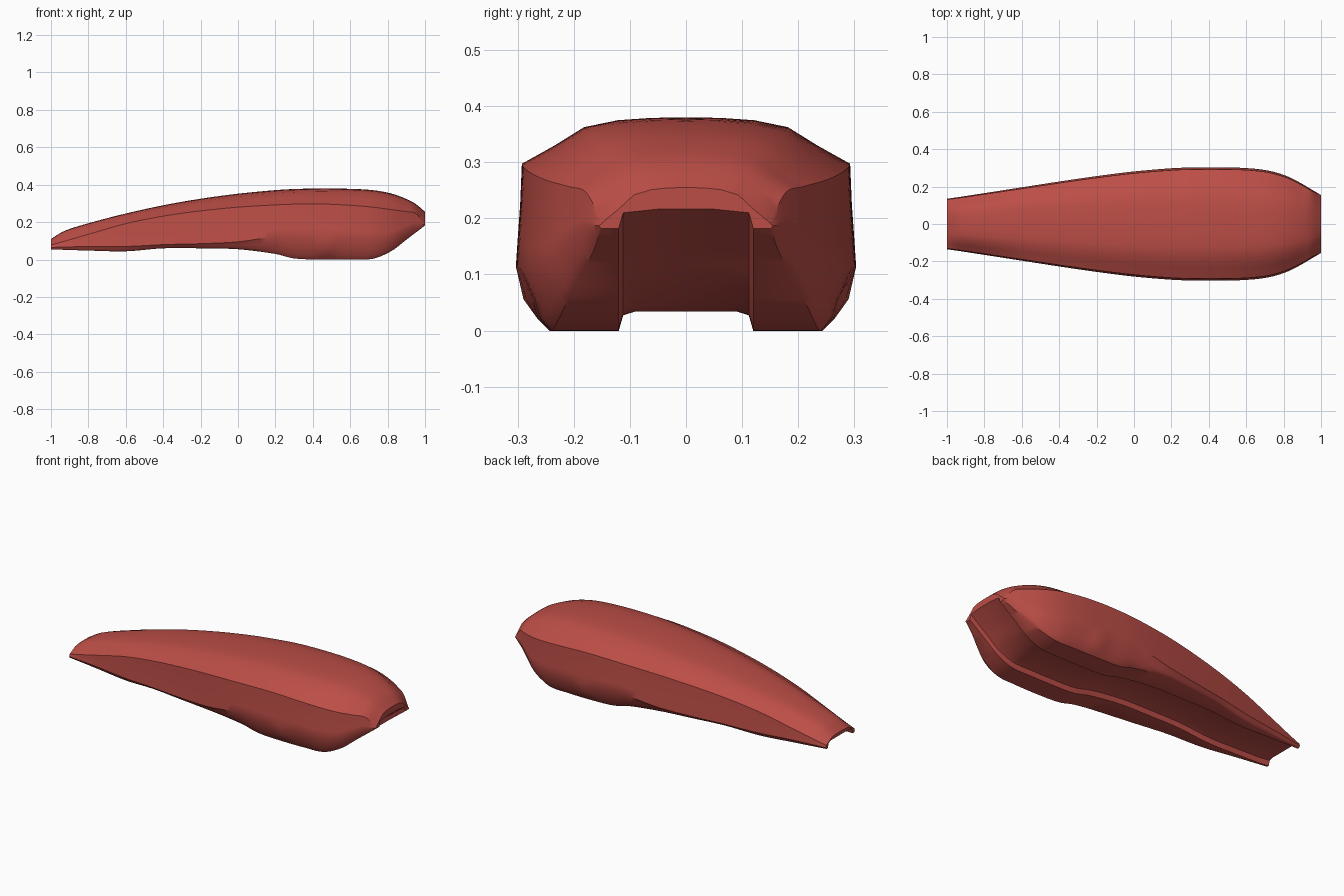
import bpy, bmesh
from math import exp

cube = bpy.data.objects.get("Cube")
if cube:
    bpy.data.objects.remove(cube, do_unlink=True)

# One flat colour
red = bpy.data.materials.new("muted_red")
red.use_nodes = True
colour = (0.5, 0.075, 0.062, 1)
red.diffuse_color = colour
red.node_tree.nodes["Principled BSDF"].inputs["Base Color"].default_value = colour

# Stations along the length:
# x, half width, top, crease height, widest height, bottom, tuck under
stations = [
    (-1.0, .135, .11, .078, .065, .055, .008),
    (-.93, .145, .152, .097, .067, .052, .012),
    (-.8, .165, .194, .135, .07, .048, .018),
    (-.6, .196, .246, .192, .07, .044, .024),
    (-.4, .227, .290, .232, .08, .06, .026),
    (-.2, .256, .325, .26, .085, .06, .03),
    (0, .281, .352, .28, .095, .055, .036),
    (.2, .298, .371, .292, .122, .03, .055),
    (.3, .302, .377, .296, .12, .006, .06),
    (.45, .303, .38, .297, .113, 0, .06),
    (.6, .299, .378, .29, .113, 0, .058),
    (.72, .285, .371, .28, .105, .004, .05),
    (.82, .255, .353, .267, .115, .045, .04),
    (.9, .214, .324, .256, .16, .106, .03),
    (.95, .184, .297, .246, .185, .144, .02),
    (1.0, .155, .255, .192, .187, .182, .004),
]


def blend(a, b, c, d, t):
    """Smooth interpolation between b and c."""
    m1 = (c[1] - a[1]) / (c[0] - a[0])
    m2 = (d[1] - b[1]) / (d[0] - b[0])
    w = c[0] - b[0]
    return (b[1] * (1 + 2 * t) * (1 - t) ** 2 + m1 * w * t * (1 - t) ** 2
            + c[1] * t * t * (3 - 2 * t) - m2 * w * t * t * (1 - t))


def sample(i, t):
    last = len(stations) - 1
    row = [stations[max(0, min(last, i + k))] for k in (-1, 0, 1, 2)]
    x = row[1][0] + (row[2][0] - row[1][0]) * t
    return [x] + [blend(*[(s[0], s[n]) for s in row], t) for n in range(1, 7)]


def half_profile(x, w, top, crease, wide, bottom, tuck):
    """Half cross-section from the top centre round to the channel centre."""
    drop, low = top - crease, wide - bottom
    edge = w - tuck
    rail = min(.12, edge - .012)
    tab = .014 * exp(-((x - .47) / .05) ** 4)
    rise = .035
    taper = .045 * max(0, (x - .8) / .2)
    side = crease - wide
    return [
        (0, top), (.2 * w, top - .01 * drop), (.4 * w, top - .06 * drop),
        (.6 * w, top - .21 * drop), (.77 * w, top - .6 * drop),
        (.965 * w, crease), (.975 * w, wide + .6 * side),
        (.99 * w, wide + .25 * side), (w, wide),
        (w - .45 * tuck + tab, bottom + .5 * low),
        (w - .65 * tuck, bottom + .18 * low), (edge, bottom),
        (rail, bottom), (rail - .008, bottom + .8 * rise),
        (rail - .03 - taper, bottom + rise), (0, bottom + rise),
    ]


# Loft the mirrored cross-sections into one closed shell
bm = bmesh.new()
rings = []
steps = 5
for i in range(len(stations) - 1):
    for k in range(steps + (i == len(stations) - 2)):
        params = sample(i, k / steps)
        half = half_profile(*params)
        loop = half + [(-y, z) for y, z in half[-2:0:-1]]
        rings.append([bm.verts.new((params[0], y, z)) for y, z in loop])
for a, b in zip(rings, rings[1:]):
    for j in range(len(a)):
        n = (j + 1) % len(a)
        bm.faces.new((a[j], a[n], b[n], b[j]))
bm.faces.new(rings[0])
bm.faces.new(rings[-1])
bmesh.ops.recalc_face_normals(bm, faces=bm.faces)

mesh = bpy.data.meshes.new("padded_cover")
bm.to_mesh(mesh)
bm.free()
mesh.materials.append(red)
cover = bpy.data.objects.new("padded_cover", mesh)
bpy.context.collection.objects.link(cover)
bpy.context.view_layer.objects.active = cover
cover.select_set(True)
bpy.ops.object.shade_smooth_by_angle(angle=.6)
